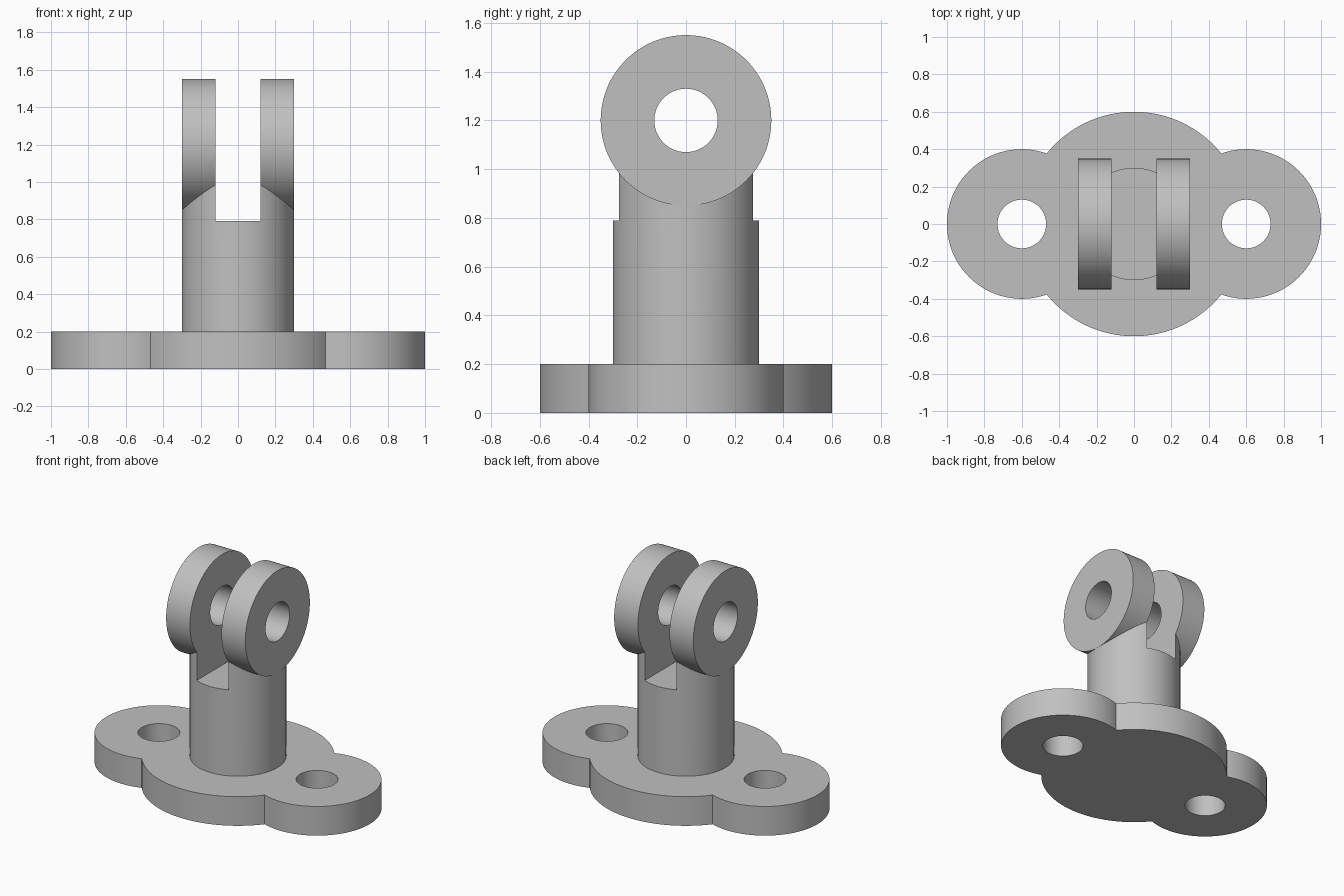
import bpy
import math

if "Cube" in bpy.data.objects:
    bpy.data.objects.remove(bpy.data.objects["Cube"], do_unlink=True)

SEGMENTS = 128

grey = bpy.data.materials.new("plain grey")
grey.use_nodes = True
colour = (0.53, 0.53, 0.53, 1)
grey.diffuse_color = colour
grey.node_tree.nodes["Principled BSDF"].inputs["Base Color"].default_value = colour


def cylinder(name, radius, depth, location, rotation=(0, 0, 0)):
    bpy.ops.mesh.primitive_cylinder_add(
        vertices=SEGMENTS, radius=radius, depth=depth,
        location=location, rotation=rotation)
    obj = bpy.context.object
    obj.name = obj.data.name = name
    return obj


def box(name, size, location):
    bpy.ops.mesh.primitive_cube_add(size=1, location=location)
    obj = bpy.context.object
    obj.name = name
    obj.scale = size
    return obj


def combine(target, tool, operation):
    """Apply a boolean, then discard the tool."""
    mod = target.modifiers.new("join", 'BOOLEAN')
    mod.object = tool
    mod.operation = operation
    mod.solver = 'EXACT'
    bpy.ops.object.select_all(action='DESELECT')
    target.select_set(True)
    bpy.context.view_layer.objects.active = target
    bpy.ops.object.modifier_apply(modifier=mod.name)
    bpy.data.objects.remove(tool, do_unlink=True)


def finish(obj):
    obj.data.materials.clear()
    obj.data.materials.append(grey)
    bpy.ops.object.select_all(action='DESELECT')
    obj.select_set(True)
    bpy.context.view_layer.objects.active = obj
    bpy.ops.object.transform_apply(location=True, rotation=True, scale=True)
    bpy.ops.object.shade_smooth_by_angle(angle=math.radians(25))


# Base plate: central disc with two drilled ears
base = cylinder("base_plate", 0.6, 0.2, (0, 0, 0.1))
for side in (-1, 1):
    combine(base, cylinder("ear", 0.4, 0.2, (side * 0.6, 0, 0.1)), 'UNION')
for side in (-1, 1):
    combine(base, cylinder("bolt_hole", 0.13, 0.6, (side * 0.6, 0, 0.1)), 'DIFFERENCE')
finish(base)

# Forked post: round column and cross barrel, split by a slot and bored through
sideways = (0, math.pi / 2, 0)
half_step = math.pi / SEGMENTS
fork = cylinder("forked_post", 0.3, 0.8, (0, 0, 0.6), (0, 0, half_step))
combine(fork, cylinder("barrel", 0.35, 0.6, (0, 0, 1.2), sideways), 'UNION')
combine(fork, box("slot", (0.24, 1, 1), (0, 0, 1.29)), 'DIFFERENCE')
combine(fork, cylinder("pin_bore", 0.13, 1, (0, 0, 1.2), sideways), 'DIFFERENCE')
finish(fork)
